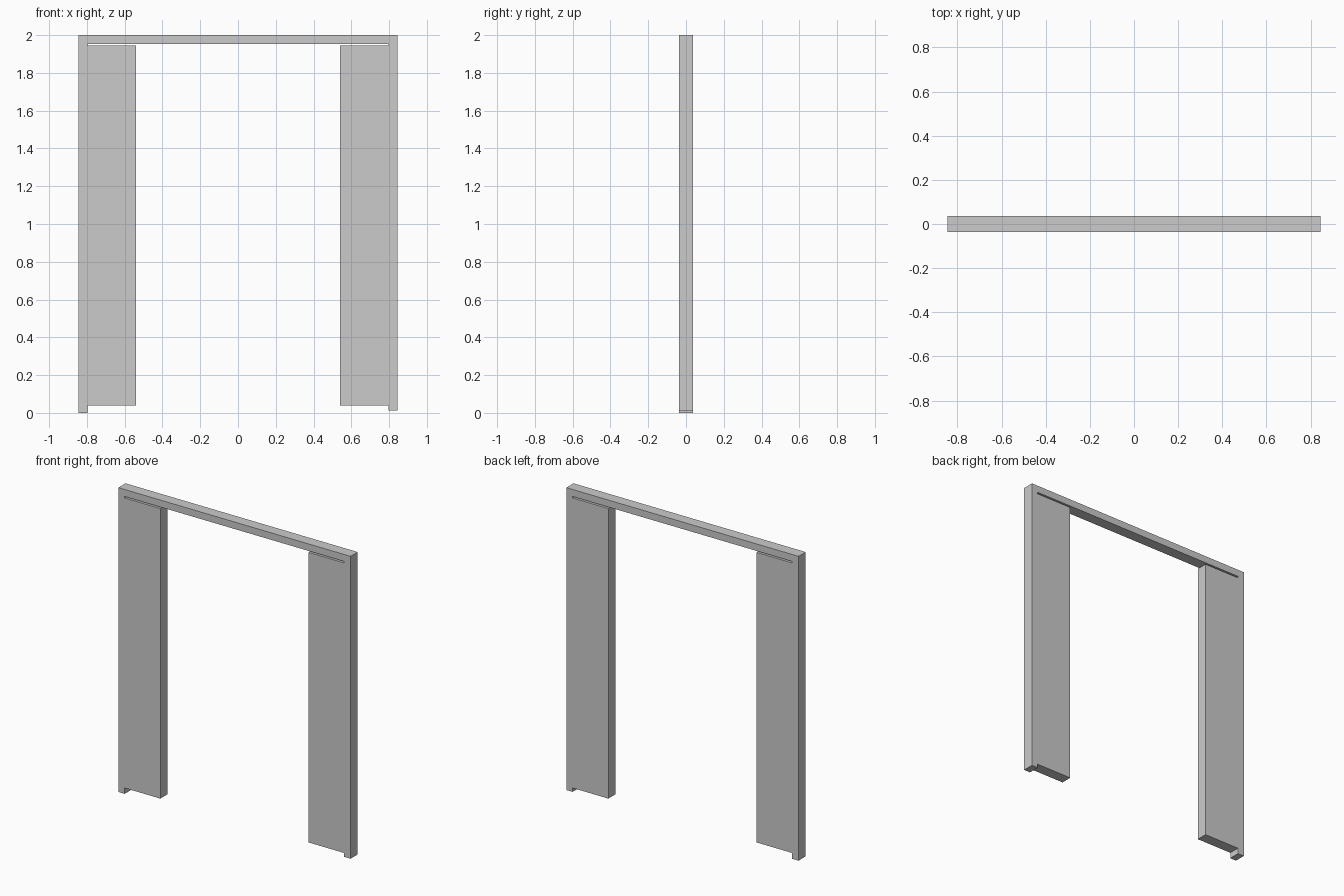
import bpy

if "Cube" in bpy.data.objects:
    bpy.data.objects.remove(bpy.data.objects["Cube"])


def box(name, x0, x1, depth, z0, z1):
    """Axis-aligned box centred on y = 0."""
    bpy.ops.mesh.primitive_cube_add(
        size=1, location=((x0 + x1) / 2, 0, (z0 + z1) / 2))
    ob = bpy.context.object
    ob.name = name
    ob.scale = (x1 - x0, depth, z1 - z0)
    bpy.ops.object.transform_apply(location=False, rotation=False, scale=True)
    return ob


OUTER, INNER = 0.844, 0.798   # post faces
PANEL_EDGE = 0.539            # free edge of each panel
DEPTH = 0.074

# Posts (the right one is slightly shorter) and their side panels
for side, s, foot in (("left", -1, 0.0), ("right", 1, 0.013)):
    box(side + "_post", *sorted((s * INNER, s * OUTER)), DEPTH, foot, 2.0)
    box(side + "_panel", *sorted((s * PANEL_EDGE, s * INNER)),
        DEPTH - 0.001, 0.038, 1.944)

# Top beam between the posts
box("top_beam", -INNER, INNER, DEPTH, 1.954, 2.0)
